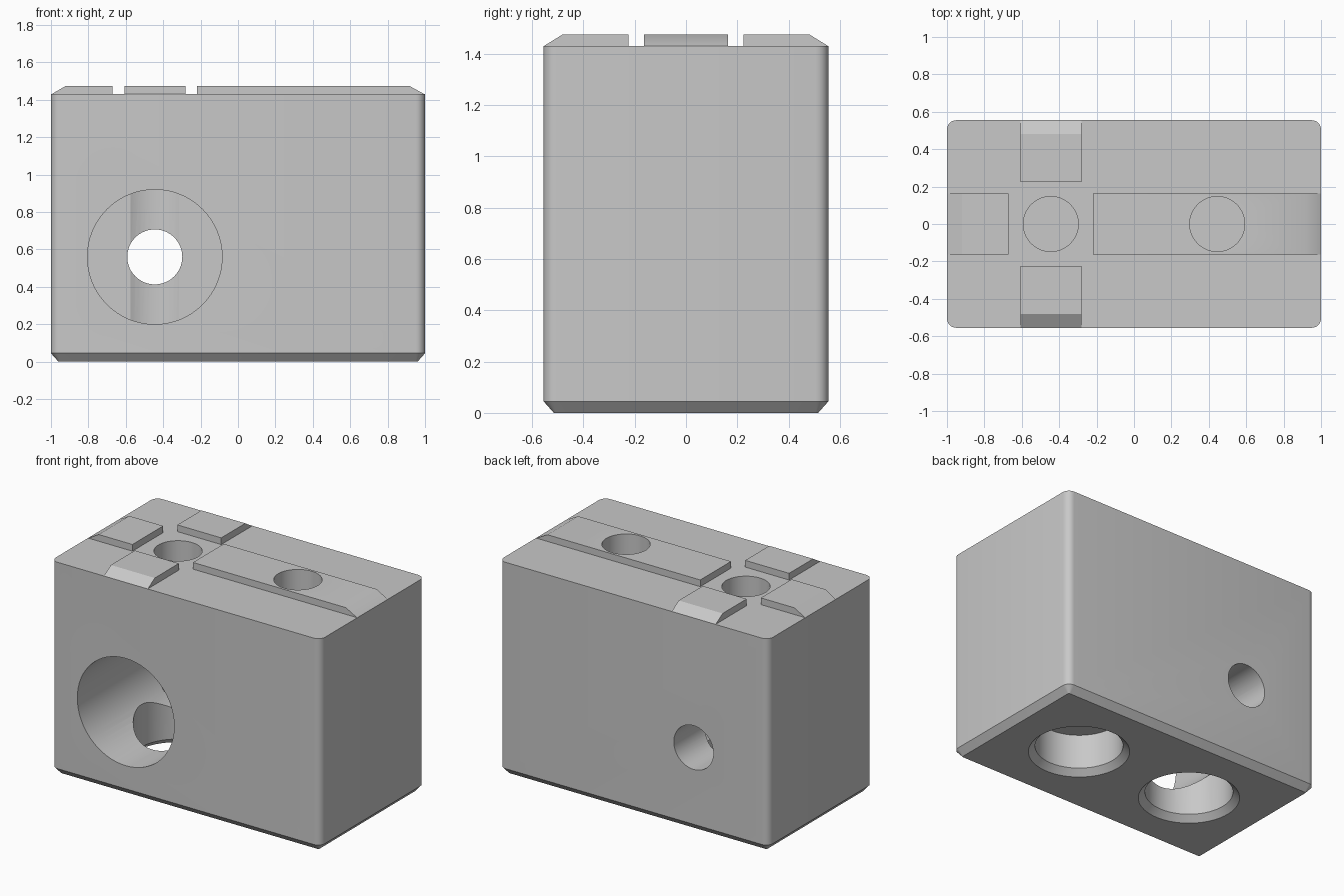
import bpy, bmesh, math
from mathutils import Matrix

cube = bpy.data.objects.get("Cube")
if cube:
    bpy.data.objects.remove(cube, do_unlink=True)

HALF_X, HALF_Y, DECK, TOP = 1.0, 0.555, 1.43, 1.475
HOLE_X = 0.445            # both hole axes sit at +/- this
PIN_R, BORE_R = 0.147, 0.273

grey = bpy.data.materials.new("plain grey")
grey.use_nodes = True
colour = (0.58, 0.58, 0.58, 1)
grey.diffuse_color = colour
grey.node_tree.nodes["Principled BSDF"].inputs["Base Color"].default_value = colour


def finish(bm, name):
    bmesh.ops.recalc_face_normals(bm, faces=bm.faces)
    mesh = bpy.data.meshes.new(name)
    bm.to_mesh(mesh)
    bm.free()
    obj = bpy.data.objects.new(name, mesh)
    bpy.context.collection.objects.link(obj)
    mesh.materials.append(grey)
    return obj


def loft(rings, name):
    """Skin a stack of equal rings and cap both ends."""
    bm = bmesh.new()
    loops = [[bm.verts.new(p) for p in ring] for ring in rings]
    n = len(loops[0])
    for a, b in zip(loops, loops[1:]):
        for i in range(n):
            j = (i + 1) % n
            bm.faces.new((a[i], a[j], b[j], b[i]))
    bm.faces.new(loops[0])
    bm.faces.new(loops[-1])
    return finish(bm, name)


def rounded_outline(inset, z, radius=0.05, steps=6):
    r = radius - inset
    ring = []
    for k, (sx, sy) in enumerate([(1, 1), (-1, 1), (-1, -1), (1, -1)]):
        for s in range(steps + 1):
            a = math.pi / 2 * (k + s / steps)
            ring.append((sx * (HALF_X - radius) + r * math.cos(a),
                         sy * (HALF_Y - radius) + r * math.sin(a), z))
    return ring


def turned_cutter(profile, x, name, segments=64):
    """Revolve (radius, height) points about a vertical axis."""
    rings = [[(r * math.cos(2 * math.pi * i / segments),
               r * math.sin(2 * math.pi * i / segments), z)
              for i in range(segments)] for r, z in profile]
    obj = loft(rings, name)
    obj.data.transform(Matrix.Translation((x, 0, 0)))
    obj.hide_render = True
    return obj


def activate(obj):
    bpy.ops.object.select_all(action='DESELECT')
    obj.select_set(True)
    bpy.context.view_layer.objects.active = obj


def cut(target, cutter):
    activate(target)
    mod = target.modifiers.new("cut", 'BOOLEAN')
    mod.operation, mod.solver, mod.object = 'DIFFERENCE', 'EXACT', cutter
    bpy.ops.object.modifier_apply(modifier=mod.name)


# Block with rounded upright corners and a chamfered foot
block = loft([rounded_outline(0.04, 0), rounded_outline(0, 0.045),
              rounded_outline(0, DECK)], "block")


# Raised ribs on the deck, each sloping down at its outer end
def rib(name, inner, shoulder, outer, half_width, angle, x):
    side = [(inner, DECK), (outer, DECK), (shoulder, TOP), (inner, TOP)]
    obj = loft([[(u, v, z) for u, z in side] for v in (-half_width, half_width)], name)
    obj.data.transform(Matrix.Translation((x, 0, 0)) @ Matrix.Rotation(angle, 4, 'Z'))
    return obj


reach_long, reach_short = HALF_X + HOLE_X, HALF_X - HOLE_X
ribs = [
    rib("left_rib", 0.225, reach_long - 0.085, reach_long - 0.003, 0.163, 0, -HOLE_X),
    rib("back_rib", 0.225, 0.48, 0.553, 0.163, math.pi / 2, -HOLE_X),
    rib("right_rib", 0.225, reach_short - 0.08, reach_short - 0.003, 0.163, math.pi, -HOLE_X),
    rib("front_rib", 0.225, 0.48, 0.553, 0.163, -math.pi / 2, -HOLE_X),
]

# Stepped hole from front to back
cross_hole = turned_cutter([(0.36, -0.7), (0.36, 0.24), (PIN_R, 0.24), (PIN_R, 0.7)],
                           0, "cross_hole_cutter")
cross_hole.data.transform(Matrix.Translation((-HOLE_X, 0, 0.56))
                          @ Matrix.Rotation(-math.pi / 2, 4, 'X'))
cutters = [cross_hole]

# Countersunk bores in the underside and blind holes in the deck
for x, ceiling in ((-HOLE_X, 0.95), (HOLE_X, 0.275)):
    cutters.append(turned_cutter([(BORE_R + 0.083, -0.04), (BORE_R, 0.04), (BORE_R, ceiling)],
                                 x, "bore_cutter"))
    cutters.append(turned_cutter([(PIN_R, 1.15), (PIN_R, 1.6)], x, "pin_hole_cutter"))

for c in cutters:
    cut(block, c)
cut(ribs[0], cutters[-1])
for c in cutters:
    bpy.data.objects.remove(c, do_unlink=True)

# Smooth the round walls, keep the edges crisp
for obj in [block] + ribs:
    activate(obj)
    bpy.ops.object.shade_smooth_by_angle(angle=math.radians(30))
